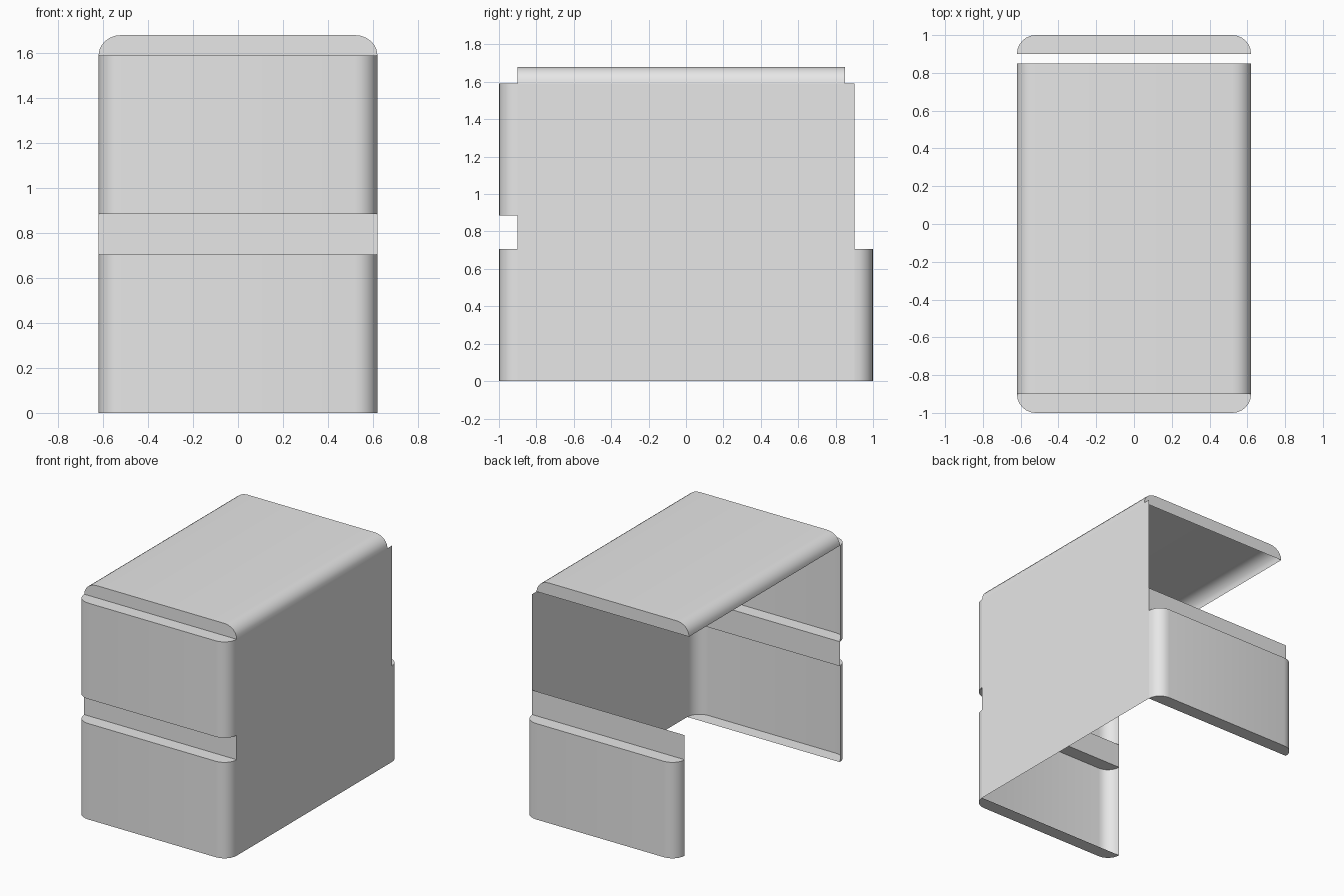
import bpy, bmesh, math
from mathutils import Vector

cube = bpy.data.objects.get("Cube")
if cube:
    bpy.data.objects.remove(cube, do_unlink=True)

HALF_W = 0.62                # half width of the case
INNER = 0.9                  # depth of the flat planes, front and back
DEEP = 0.1                   # bulge of the front and back panels
BAND_LOW, BAND_HIGH = 0.705, 0.885
WALL_TOP, TOP = 1.59, 1.68
LID_BACK = 0.85

grey = bpy.data.materials.new("plain_grey")
grey.use_nodes = True
grey.diffuse_color = (0.8, 0.8, 0.8, 1)
grey.node_tree.nodes["Principled BSDF"].inputs["Base Color"].default_value = grey.diffuse_color


def finish(name, bm, outward):
    """Turn every face outward and make the object."""
    bm.normal_update()
    for face in bm.faces:
        if face.normal.dot(outward(face)) < 0:
            face.normal_flip()
    mesh = bpy.data.meshes.new(name)
    bm.to_mesh(mesh)
    bm.free()
    mesh.materials.append(grey)
    obj = bpy.data.objects.new(name, mesh)
    bpy.context.collection.objects.link(obj)
    bpy.ops.object.select_all(action="DESELECT")
    obj.select_set(True)
    bpy.context.view_layer.objects.active = obj
    bpy.ops.object.shade_smooth_by_angle(angle=math.radians(35))
    return obj


def round_profile(bulge, steps=6):
    """Flat panel outline with rounded ends, open along its straight inner side."""
    right = []
    for i in range(steps + 1):
        a = math.pi / 2 * i / steps
        right.append((HALF_W - DEEP + DEEP * math.cos(a), bulge * math.sin(a)))
    return right + [(-u, v) for u, v in reversed(right)]


def shell(name, bulge, start, end, place):
    """Hollow rounded panel with end caps and no inner face."""
    bm = bmesh.new()
    profile = round_profile(bulge)
    rings = [[bm.verts.new(place(u, v, w)) for u, v in profile] for w in (start, end)]
    for i in range(len(profile) - 1):
        bm.faces.new((rings[0][i], rings[0][i + 1], rings[1][i + 1], rings[1][i]))
    for ring in rings:
        bm.faces.new(ring)
    centre = Vector(place(0, 0, (start + end) / 2))
    finish(name, bm, lambda f: f.calc_center_median() - centre)


def plane(name, corners, direction):
    """Single flat sheet facing the given direction."""
    bm = bmesh.new()
    bm.faces.new([bm.verts.new(c) for c in corners])
    finish(name, bm, lambda f: Vector(direction))


def on_front(u, v, w):
    return (u, -INNER - v, w)


def on_back(u, v, w):
    return (u, INNER + v, w)


def on_top(u, v, w):
    return (u, w, WALL_TOP + v)


# Rounded panels
shell("front_lower_panel", DEEP, 0, BAND_LOW, on_front)
shell("front_upper_panel", DEEP, BAND_HIGH, WALL_TOP, on_front)
shell("back_lower_panel", DEEP, 0, BAND_LOW, on_back)
shell("top_panel", TOP - WALL_TOP, -INNER, LID_BACK, on_top)

# Recessed bands above the lower panels
for name, side in (("front_band", -1), ("back_band", 1)):
    y = side * INNER
    plane(name, [(-HALF_W, y, BAND_LOW), (HALF_W, y, BAND_LOW),
                 (HALF_W, y, BAND_HIGH), (-HALF_W, y, BAND_HIGH)], (0, side, 0))

# The only side wall
plane("left_wall", [(HALF_W, -INNER, 0), (HALF_W, INNER, 0),
                    (HALF_W, INNER, WALL_TOP), (HALF_W, -INNER, WALL_TOP)], (1, 0, 0))
